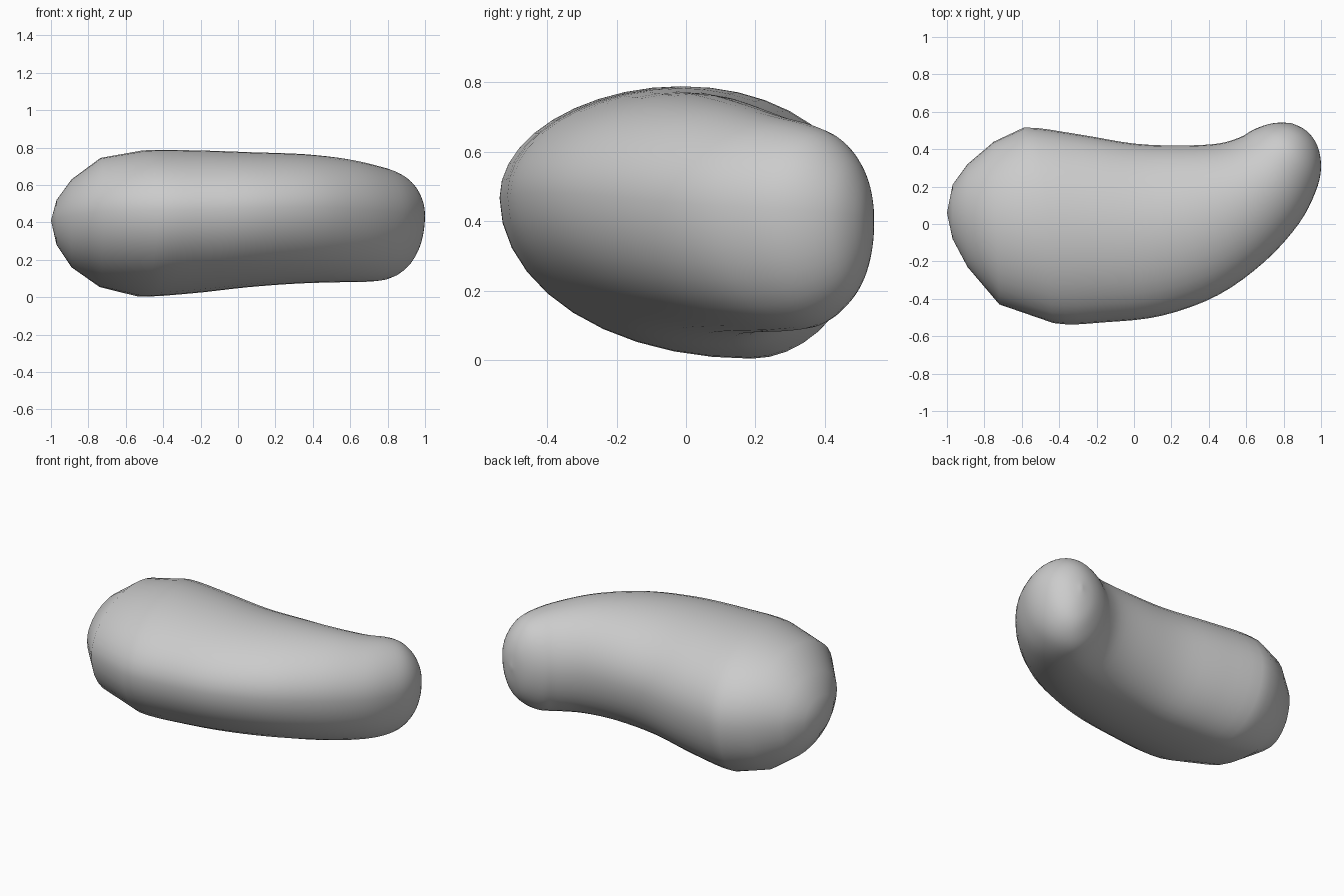
import bpy, bmesh, math

if "Cube" in bpy.data.objects:
    bpy.data.objects.remove(bpy.data.objects["Cube"])

# Cross-sections along the bent body:
# inner edge x, y | outer edge x, y | top z, bottom z | sideways lean of the lowest point
SECTIONS = [
    (-1.00, 0.06, -1.00, 0.06, 0.41, 0.41, 0.30),
    (-0.97, 0.21, -0.97, -0.08, 0.52, 0.28, 0.30),
    (-0.89, 0.32, -0.89, -0.23, 0.63, 0.16, 0.34),
    (-0.75, 0.44, -0.72, -0.43, 0.745, 0.055, 0.38),
    (-0.59, 0.515, -0.43, -0.53, 0.785, 0.005, 0.38),
    (-0.30, 0.48, -0.15, -0.525, 0.785, 0.02, 0.38),
    (0.00, 0.43, 0.15, -0.49, 0.775, 0.053, 0.36),
    (0.25, 0.42, 0.45, -0.38, 0.765, 0.073, 0.32),
    (0.45, 0.43, 0.70, -0.20, 0.74, 0.08, 0.26),
    (0.57, 0.465, 0.88, 0.00, 0.705, 0.083, 0.20),
    (0.63, 0.50, 0.97, 0.17, 0.68, 0.095, 0.15),
    (0.69, 0.525, 1.00, 0.30, 0.645, 0.135, 0.10),
    (0.74, 0.538, 0.98, 0.42, 0.58, 0.20, 0.05),
    (0.785, 0.542, 0.92, 0.50, 0.50, 0.29, 0.0),
    (0.84, 0.54, 0.84, 0.54, 0.40, 0.40, 0.0),
]
SIDES = 40


def spline(p0, p1, p2, p3, t):
    return [0.5 * (2 * b + (c - a) * t + (2 * a - 5 * b + 4 * c - d) * t * t
                   + (3 * b - a - 3 * c + d) * t ** 3)
            for a, b, c, d in zip(p0, p1, p2, p3)]


def ring(bm, s):
    ix, iy, ox, oy, top, bottom, lean = s
    verts = []
    for k in range(SIDES):
        a = 2 * math.pi * k / SIDES
        c, n = math.cos(a), math.sin(a)
        # Four quarter ellipses, the lower two meeting at the leaning low point
        u = c if n >= 0 else lean + c * ((1 - lean) if c > 0 else (1 + lean))
        side = 0.55 - 0.04 * u
        mid = bottom + (top - bottom) * side
        z = mid + n * ((top - mid) if n >= 0 else (mid - bottom))
        w = (u + 1) / 2
        verts.append(bm.verts.new((ox + (ix - ox) * w, oy + (iy - oy) * w, z)))
    return verts


# Coarse blunt end, finely curved remainder
rows = list(SECTIONS[:4])
last = len(SECTIONS) - 1
for i in range(4, last):
    for j in range(4):
        rows.append(spline(SECTIONS[i - 1], SECTIONS[i], SECTIONS[i + 1],
                           SECTIONS[min(i + 2, last)], j / 4))
rows.append(SECTIONS[last])

# Bean body
bm = bmesh.new()
rings = [ring(bm, s) for s in rows]
for a, b in zip(rings, rings[1:]):
    for k in range(SIDES):
        m = (k + 1) % SIDES
        bm.faces.new((a[k], a[m], b[m], b[k]))
bmesh.ops.remove_doubles(bm, verts=bm.verts, dist=0.0005)
bmesh.ops.recalc_face_normals(bm, faces=bm.faces)
for f in bm.faces:
    f.smooth = True
mesh = bpy.data.meshes.new("bean_body")
bm.to_mesh(mesh)
bm.free()
body = bpy.data.objects.new("bean_body", mesh)
bpy.context.collection.objects.link(body)
